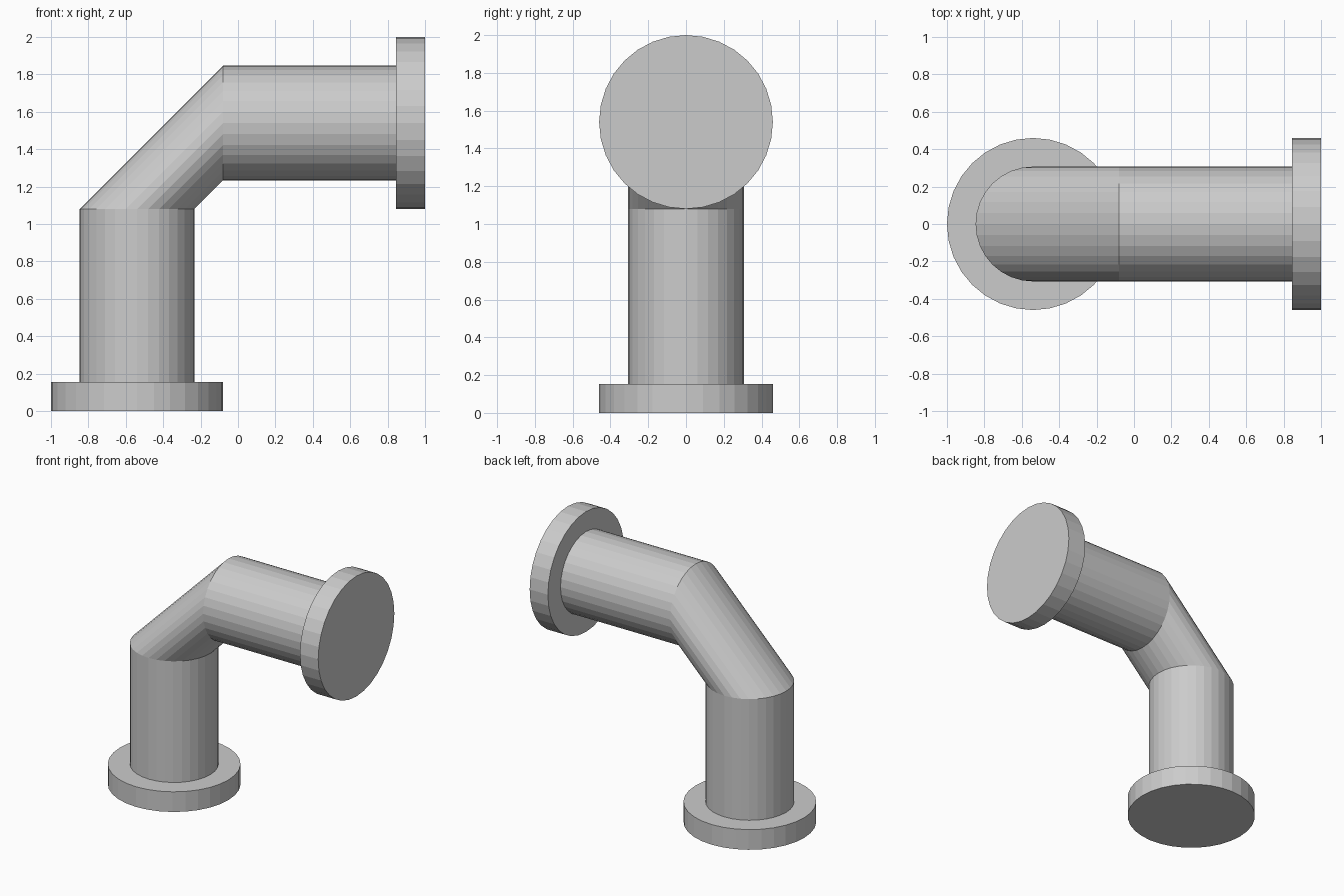
import bpy
import bmesh
from math import cos, sin, tau
from mathutils import Vector

SIDES = 32
PIPE_R, FLANGE_R = 0.307, 0.46
AXIS_X, AXIS_Z = -0.54, 1.54      # centre lines of the upright and level arms

cube = bpy.data.objects.get("Cube")
if cube:
    bpy.data.objects.remove(cube, do_unlink=True)

grey = bpy.data.materials.new("pipe grey")
grey.use_nodes = True
grey.diffuse_color = (0.6, 0.6, 0.6, 1)
grey.node_tree.nodes["Principled BSDF"].inputs["Base Color"].default_value = (0.6, 0.6, 0.6, 1)


def upright_ring(z, radius):
    """Horizontal ring around the upright arm."""
    return [Vector((AXIS_X + radius * cos(a), radius * sin(a), z))
            for a in (tau * i / SIDES for i in range(SIDES))]


def level_ring(x, radius):
    """Vertical ring around the level arm, matched point for point to the upright one."""
    return [Vector((x, radius * sin(a), AXIS_Z - radius * cos(a)))
            for a in (tau * i / SIDES for i in range(SIDES))]


def loft(name, rings):
    """Skin a row of rings and cap both ends."""
    bm = bmesh.new()
    loops = [[bm.verts.new(p) for p in ring] for ring in rings]
    for low, high in zip(loops, loops[1:]):
        for i in range(SIDES):
            j = (i + 1) % SIDES
            bm.faces.new((low[i], low[j], high[j], high[i]))
    bm.faces.new(loops[0][::-1])
    bm.faces.new(loops[-1])
    bmesh.ops.recalc_face_normals(bm, faces=bm.faces)
    mesh = bpy.data.meshes.new(name)
    bm.to_mesh(mesh)
    bm.free()
    mesh.materials.append(grey)
    obj = bpy.data.objects.new(name, mesh)
    bpy.context.collection.objects.link(obj)
    return obj


# Flanges at both ends
loft("base_flange", [upright_ring(z, FLANGE_R) for z in (0, 0.154)])
loft("end_flange", [level_ring(x, FLANGE_R) for x in (0.846, 1)])

# Bent pipe: upright arm, mitred elbow, level arm
loft("elbow_pipe", [upright_ring(z, PIPE_R) for z in (0.154, 1.08)]
     + [level_ring(x, PIPE_R) for x in (-0.08, 0.846)])
